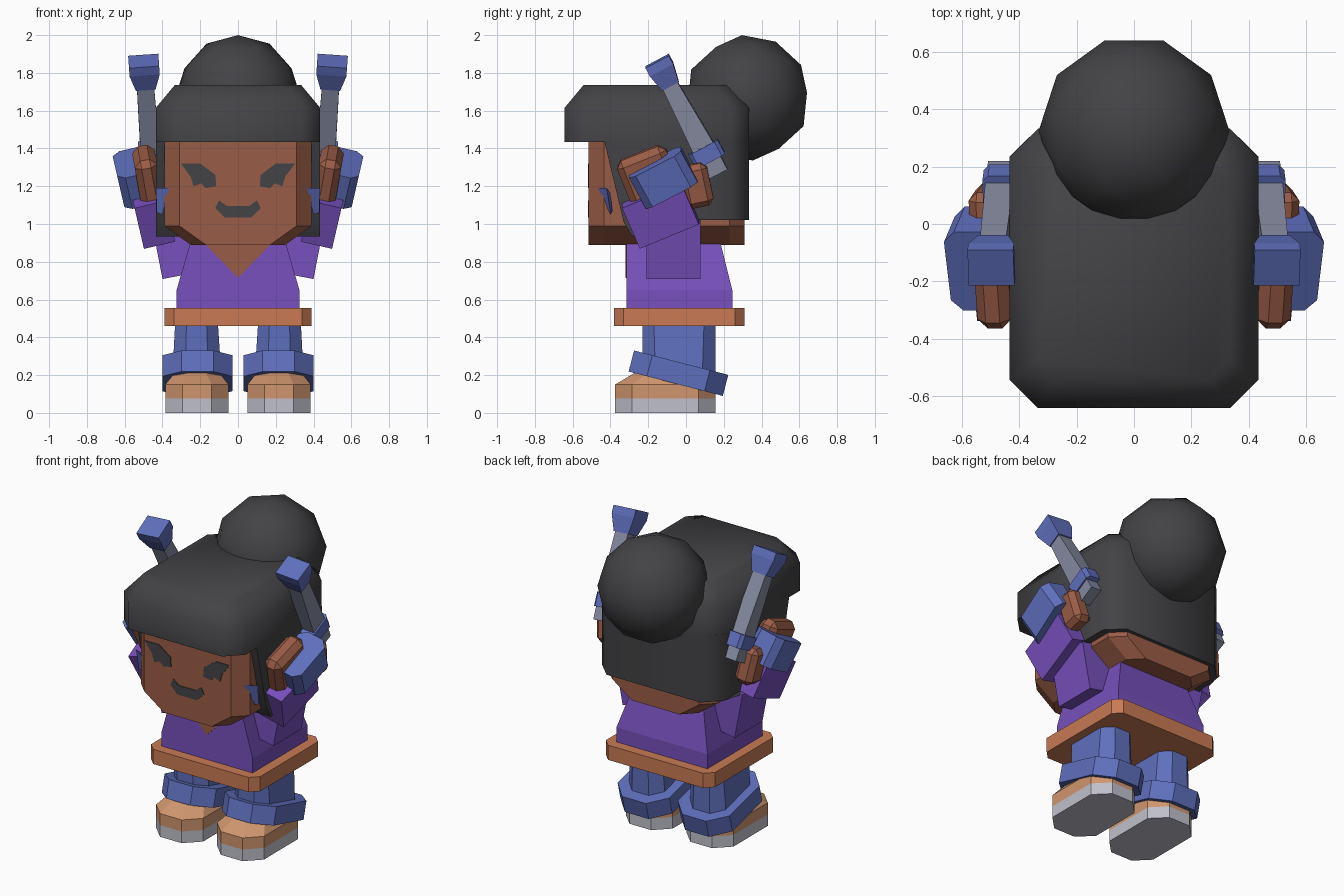
import bpy, bmesh, math
from mathutils import Matrix, Vector

if "Cube" in bpy.data.objects:
    bpy.data.objects.remove(bpy.data.objects["Cube"])


def material(name, hex_code):
    def lin(v):
        v /= 255
        return v / 12.92 if v <= 0.04045 else ((v + 0.055) / 1.055) ** 2.4
    m = bpy.data.materials.new(name)
    m.diffuse_color = [lin(int(hex_code[i:i + 2], 16)) for i in (0, 2, 4)] + [1]
    m.use_nodes = True
    m.node_tree.nodes["Principled BSDF"].inputs["Base Color"].default_value = m.diffuse_color
    return m


HAIR = material("charcoal", "434346")
SKIN = material("brown_skin", "9A5C46")
PURPLE = material("purple_cloth", "7750BC")
BLUE = material("blue_cloth", "5F6FBD")
BELT = material("orange_leather", "C87A54")
TAN = material("tan_shoe", "D0966E")
SOLE = material("pale_sole", "C0C0CC")
STEEL = material("grey_steel", "858AA0")


def finish(bm, name, mat, pair=False, bevel=0, smooth=False):
    bmesh.ops.recalc_face_normals(bm, faces=bm.faces)
    me = bpy.data.meshes.new(name)
    bm.to_mesh(me)
    bm.free()
    ob = bpy.data.objects.new(name, me)
    bpy.context.collection.objects.link(ob)
    me.materials.append(mat)
    if bevel:
        b = ob.modifiers.new("bevel", 'BEVEL')
        b.width, b.segments = bevel, 1
    if pair:
        ob.modifiers.new("mirror", 'MIRROR').use_mirror_merge = False
    if smooth:
        bpy.ops.object.select_all(action='DESELECT')
        ob.select_set(True)
        bpy.context.view_layer.objects.active = ob
        bpy.ops.object.shade_smooth_by_angle(angle=math.radians(50))
    return ob


def ring(x0, x1, y0, y1, z, c=0):
    """Rectangle at height z, corners cut by c."""
    if not c:
        return [(x0, y0, z), (x1, y0, z), (x1, y1, z), (x0, y1, z)]
    return [(x0 + c, y0, z), (x1 - c, y0, z), (x1, y0 + c, z), (x1, y1 - c, z),
            (x1 - c, y1, z), (x0 + c, y1, z), (x0, y1 - c, z), (x0, y0 + c, z)]


def loft(name, rings, mat, matrix=None, **kw):
    bm = bmesh.new()
    rows = [[bm.verts.new(p) for p in r] for r in rings]
    n = len(rows[0])
    for a, b in zip(rows, rows[1:]):
        for i in range(n):
            j = (i + 1) % n
            bm.faces.new((a[i], a[j], b[j], b[i]))
    bm.faces.new(rows[0])
    bm.faces.new(rows[-1])
    if matrix:
        bm.transform(matrix)
    return finish(bm, name, mat, **kw)


def tilt(loc, rx, ry=0):
    """Lean the top forward by rx and outward by ry degrees."""
    return (Matrix.Translation(loc) @ Matrix.Rotation(math.radians(ry), 4, 'Y')
            @ Matrix.Rotation(math.radians(rx), 4, 'X'))


def block(name, size, mat, matrix, c=0, **kw):
    x, y, z = (s / 2 for s in size)
    return loft(name, [ring(-x, x, -y, y, -z, c), ring(-x, x, -y, y, z, c)],
                mat, matrix, pair=True, **kw)


def plate(name, pts, y, mat, pair=False):
    """Thin painted detail facing the front."""
    return loft(name, [[(x, yy, z) for x, z in pts] for yy in (y + 0.003, y - 0.005)],
                mat, pair=pair)


# shoes, legs, ankle cuffs
loft("shoe_sole", [ring(.05, .385, -.375, .155, z, .09) for z in (0, .075)], SOLE, pair=True)
loft("shoe_upper", [ring(.05, .385, -.375, .155, .075, .09),
                    ring(.05, .385, -.375, .155, .15, .09),
                    ring(.10, .335, -.27, .12, .213, .07)], TAN, pair=True)
loft("leg", [ring(.085, .35, -.23, .155, .15, .07),
             ring(.106, .333, -.23, .155, .47, .06)], BLUE, pair=True)
block("ankle_cuff", (.37, .515, .115), BLUE, tilt((.215, -.04, .21), -14.5), c=.1)

# belt, tunic, neckline
loft("belt", [ring(-.39, .39, -.38, .31, z, .05) for z in (.46, .555)], BELT)
loft("tunic", [ring(-.325, .325, -.315, .245, .55), ring(-.325, .325, -.315, .245, .65),
               ring(-.25, .25, -.315, .18, .91)], PURPLE)
plate("neckline", [(-.17, .89), (0, .715), (.17, .89)], -.315, SKIN)

# head and face
loft("head", [ring(-.25, .25, -.515, .31, .89, .08), ring(-.39, .39, -.515, .31, .99, .08),
              ring(-.39, .39, -.515, .31, 1.5, .08)], SKIN)
plate("eye", [(.302, 1.32), (.20, 1.32), (.12, 1.26), (.115, 1.2), (.17, 1.19),
              (.195, 1.215), (.235, 1.2), (.25, 1.25)], -.515, HAIR, pair=True)
plate("mouth", [(-.12, 1.085), (-.07, 1.035), (.07, 1.035), (.12, 1.085), (.10, 1.125),
                (.06, 1.095), (-.06, 1.095), (-.10, 1.125)], -.515, HAIR)

# hair: cap with fringe, back and sides, bun
loft("hair_cap", [ring(-.435, .435, -.643, .333, 1.435, .1),
                  ring(-.435, .435, -.643, .333, 1.615, .1),
                  ring(-.335, .335, -.543, .233, 1.735, .07)], HAIR, smooth=True)
half = [(.435, -.435, 1.45), (.435, .07, 1.45), (.435, .235, 1.45), (.335, .333, 1.45)]
low = [(.435, -.285, .935), (.435, .07, 1.02), (.435, .235, 1.02), (.335, .333, 1.02)]
mid = [(.435, -.33, 1.01), (.435, .07, 1.1), (.435, .235, 1.1), (.335, .333, 1.1)]
loft("hair_back", [h + [(-x, y, z) for x, y, z in reversed(h)] for h in (low, mid, half)],
     HAIR, smooth=True)
bm = bmesh.new()
bmesh.ops.create_icosphere(bm, subdivisions=2, radius=.333)
bm.transform(tilt((0, .325, 1.668), 5) @ Matrix.Rotation(math.pi / 2, 4, 'Z'))
finish(bm, "hair_bun", HAIR, smooth=True)

# small side clips beside the face
loft("side_clip", [[(.40, -.40, 1.05), (.43, -.40, 1.06), (.42, -.39, 1.07)],
                   [(.365, -.465, 1.19), (.435, -.42, 1.19), (.38, -.40, 1.16)]],
     BLUE, pair=True)

# raised arms
block("upper_arm", (.2, .285, .3), PURPLE, tilt((.33, -.067, .875), 0, 11))
block("forearm", (.17, .34, .24), PURPLE, tilt((.455, -.135, 1.06), 23, 13))
block("wrist_cuff", (.19, .31, .19), BLUE, tilt((.54, -.12, 1.245), 28, 13), c=.04)
block("fist", (.12, .28, .31), SKIN, tilt((.475, -.19, 1.235), 22, 10), bevel=.035)
block("thumb", (.12, .15, .23), SKIN, tilt((.505, .055, 1.205), 12, 8), bevel=.03)

# held weapons: grip, guard, flared pommel
hold = tilt((.465, .11, 1.37), 28, 4)
loft("weapon_grip", [ring(-.05, .05, -.06, .06, -.12), ring(-.05, .05, -.06, .06, .05),
                     ring(-.045, .045, -.042, .042, .45)], STEEL, hold, pair=True)
block("weapon_guard", (.12, .175, .085), BLUE, hold, c=.02)
loft("weapon_pommel", [ring(-.052, .052, -.05, .05, .41), ring(-.08, .08, -.07, .07, .51),
                       ring(-.08, .08, -.07, .07, .56)], BLUE, hold, pair=True)
